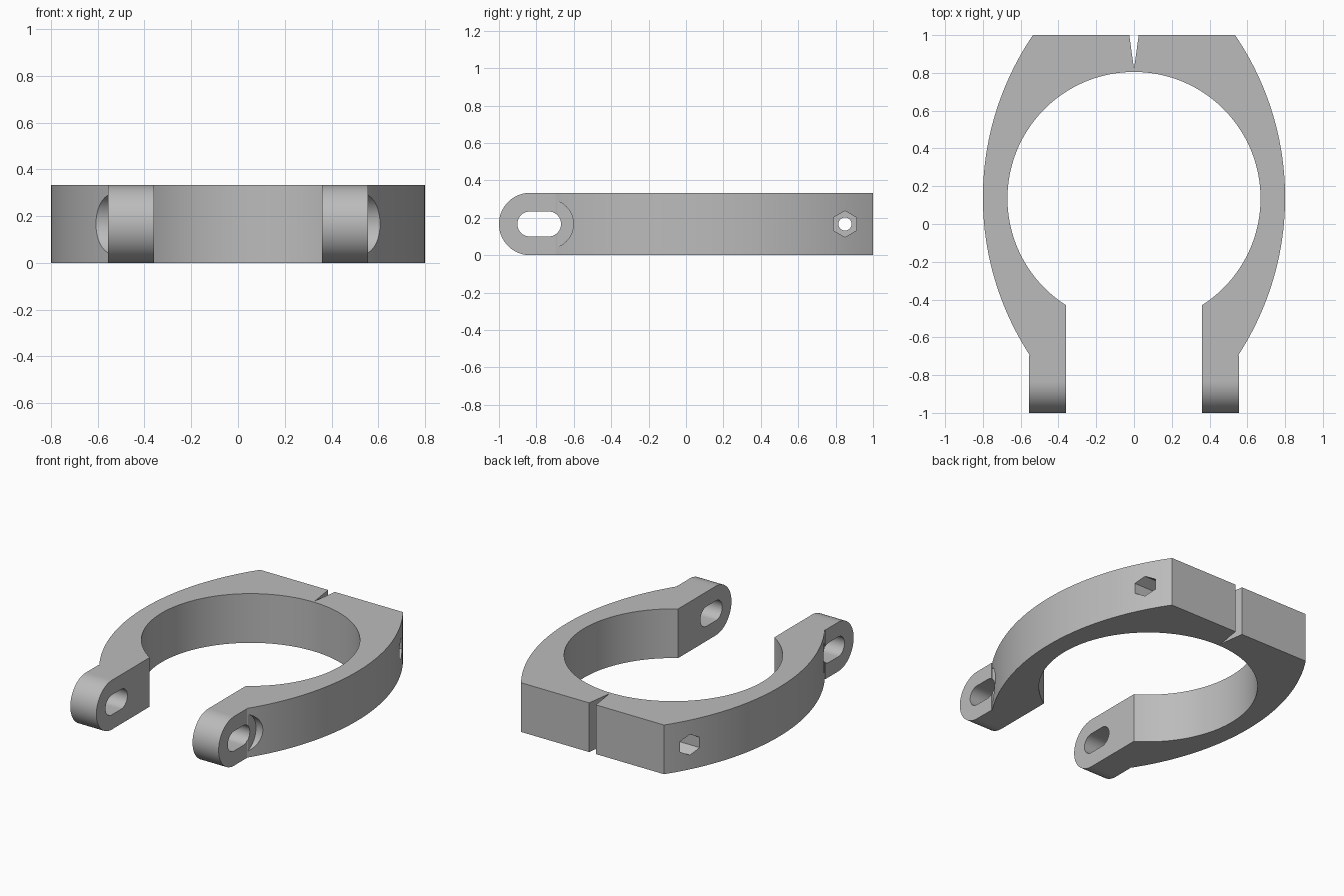
import bpy
import bmesh
from math import sin, cos, pi, asin, atan2

if "Cube" in bpy.data.objects:
    bpy.data.objects.remove(bpy.data.objects["Cube"], do_unlink=True)

HEIGHT = 0.333
MID = HEIGHT / 2
BORE_Y, BORE_R = 0.135, 0.67
SIDE_X, SIDE_Y, SIDE_R = -0.728, 0.14, 1.528
EAR_IN, EAR_OUT = 0.36, 0.555


def arc(cx, cy, r, a0, a1, n):
    return [(cx + r * cos(a0 + (a1 - a0) * i / n),
             cy + r * sin(a0 + (a1 - a0) * i / n)) for i in range(n + 1)]


def prism(name, outline, lo, hi, along_x=False):
    """Extrude an outline up z, or a (y, z) outline along x."""
    bm = bmesh.new()
    place = (lambda u, v, w: (w, u, v)) if along_x else (lambda u, v, w: (u, v, w))
    low = [bm.verts.new(place(u, v, lo)) for u, v in outline]
    high = [bm.verts.new(place(u, v, hi)) for u, v in outline]
    bm.faces.new(low)
    bm.faces.new(high)
    for i in range(len(low)):
        j = (i + 1) % len(low)
        bm.faces.new((low[i], low[j], high[j], high[i]))
    bmesh.ops.recalc_face_normals(bm, faces=bm.faces)
    mesh = bpy.data.meshes.new(name)
    bm.to_mesh(mesh)
    bm.free()
    obj = bpy.data.objects.new(name, mesh)
    bpy.context.collection.objects.link(obj)
    return obj


def carve(target, cutter, operation="DIFFERENCE"):
    bpy.context.view_layer.objects.active = target
    mod = target.modifiers.new("carve", "BOOLEAN")
    mod.operation = operation
    mod.solver = "EXACT"
    mod.object = cutter
    bpy.ops.object.modifier_apply(modifier=mod.name)
    bpy.data.objects.remove(cutter, do_unlink=True)


# Plan outline: relief notch, flat back, bowed side, ear, round bore
ear_top = -0.697
half = [(0, 0.82), (0.025, 1), (0.535, 1)]
half += arc(SIDE_X, SIDE_Y, SIDE_R, asin((1 - SIDE_Y) / SIDE_R),
            asin((ear_top - SIDE_Y) / SIDE_R), 48)[1:]
half += [(EAR_OUT, ear_top), (EAR_OUT, -1), (EAR_IN, -1)]
bore_start = atan2(-(BORE_R ** 2 - EAR_IN ** 2) ** 0.5, EAR_IN)
half += arc(0, BORE_Y, BORE_R, bore_start, pi / 2, 56)
outline = half + [(-x, y) for x, y in reversed(half[1:-1])]
clamp = prism("clamp_ring", outline, 0, HEIGHT)

# Round the ear ends in side profile
side = [(1.1, -0.1), (1.1, 0.5), (-0.8, 0.5), (-0.8, HEIGHT)]
side += arc(-1 + MID, MID, MID, pi / 2, 3 * pi / 2, 40)
side += [(-0.8, 0), (-0.8, -0.1)]
carve(clamp, prism("ear_rounding", side, -1, 1, True), "INTERSECT")

# Slots through both ears
slot = arc(-0.835, MID, 0.067, pi / 2, 3 * pi / 2, 20)
slot += arc(-0.735, MID, 0.067, -pi / 2, pi / 2, 20)
carve(clamp, prism("ear_slot", slot, -1, 1, True))

# Cross bolt hole
carve(clamp, prism("bolt_hole", arc(0.85, MID, 0.035, 0, 2 * pi, 32)[:-1], -1, 1, True))

# Spot faces beside the slots and hexagonal nut pockets, on each side
for s in (-1, 1):
    spot = arc(-0.733, MID, 0.131, 0, 2 * pi, 48)[:-1]
    carve(clamp, prism("spot_face", spot, *sorted((s * 0.556, s)), True))
    hexagon = arc(0.85, MID, 0.07, pi / 6, 2 * pi + pi / 6, 6)[:-1]
    carve(clamp, prism("nut_pocket", hexagon, *sorted((s * 0.45, s)), True))

# Plain grey finish
grey = bpy.data.materials.new("plain_grey")
grey.use_nodes = True
colour = (0.5, 0.5, 0.5, 1)
grey.diffuse_color = colour
grey.node_tree.nodes["Principled BSDF"].inputs["Base Color"].default_value = colour
clamp.data.materials.clear()
clamp.data.materials.append(grey)
for face in clamp.data.polygons:
    face.material_index = 0

bpy.ops.object.select_all(action="DESELECT")
clamp.select_set(True)
bpy.context.view_layer.objects.active = clamp
bpy.ops.object.shade_smooth_by_angle(angle=pi / 6)
